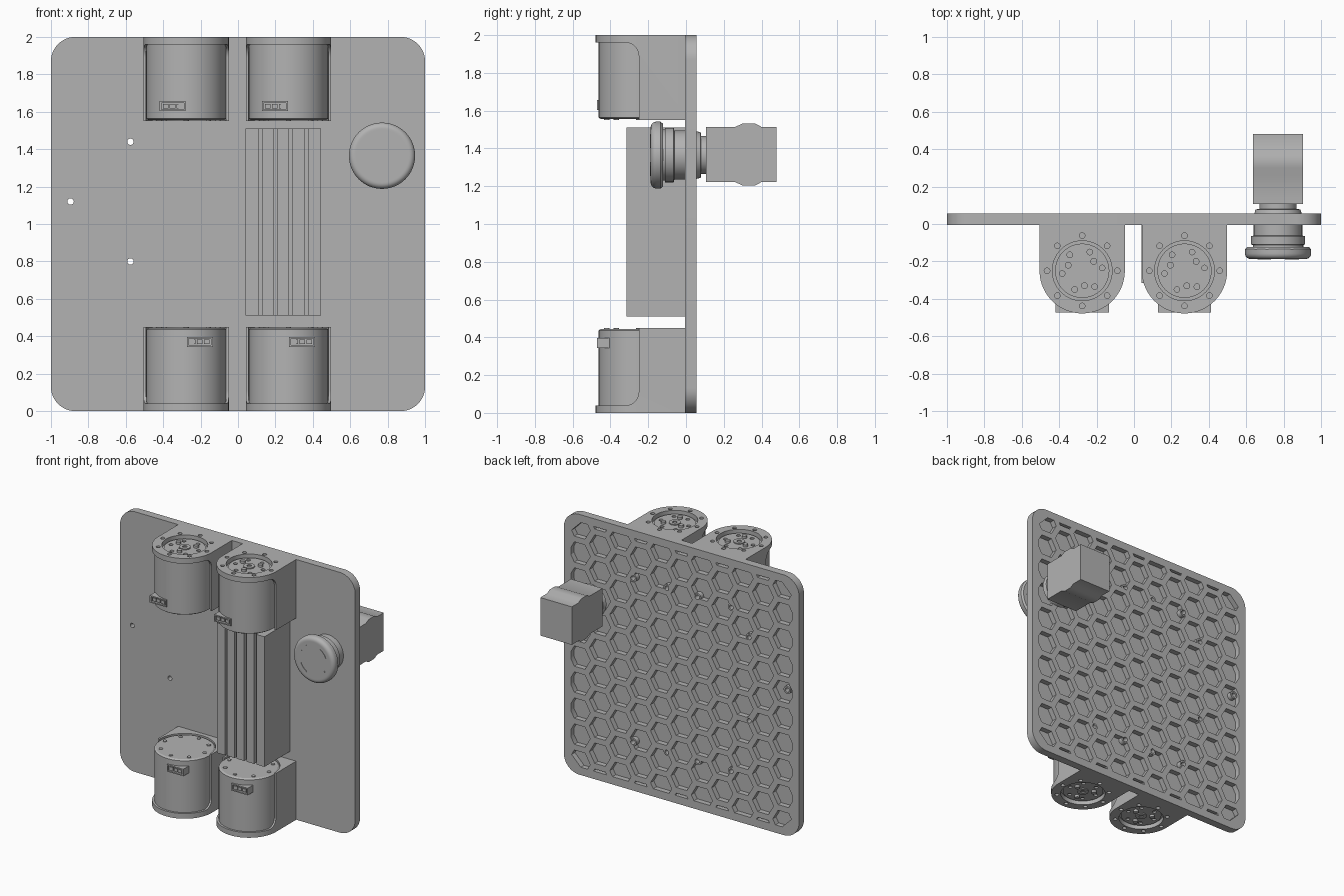
import bpy, bmesh, math
from mathutils import Matrix, Vector

if "Cube" in bpy.data.objects:
    bpy.data.objects.remove(bpy.data.objects["Cube"])

grey = bpy.data.materials.new("machine_grey")
grey.use_nodes = True
grey.diffuse_color = (0.45, 0.45, 0.45, 1)
grey.node_tree.nodes["Principled BSDF"].inputs["Base Color"].default_value = (0.45, 0.45, 0.45, 1)

# Local frames: profile in XZ extruded toward -y, profile in YZ extruded along x, lathe along y
XZ = Matrix.Rotation(math.pi / 2, 4, 'X')
YZ = Matrix(((0, 0, 1, 0), (1, 0, 0, 0), (0, 1, 0, 0), (0, 0, 0, 1)))
ALONG_Y = Matrix.Rotation(-math.pi / 2, 4, 'X')


def finish(name, bm, matrix=Matrix()):
    bmesh.ops.recalc_face_normals(bm, faces=bm.faces)
    bmesh.ops.transform(bm, matrix=matrix, verts=bm.verts)
    mesh = bpy.data.meshes.new(name)
    bm.to_mesh(mesh)
    bm.free()
    mesh.materials.append(grey)
    obj = bpy.data.objects.new(name, mesh)
    bpy.context.scene.collection.objects.link(obj)
    return obj


def prisms(name, outlines, lo, hi, matrix=Matrix()):
    bm = bmesh.new()
    for pts in outlines:
        face = bm.faces.new([bm.verts.new((p[0], p[1], lo)) for p in pts])
        top = bmesh.ops.extrude_face_region(bm, geom=[face])["geom"]
        bmesh.ops.translate(bm, vec=(0, 0, hi - lo),
                            verts=[v for v in top if isinstance(v, bmesh.types.BMVert)])
    return finish(name, bm, matrix)


def lathe(name, profile, matrix=Matrix(), steps=64):
    bm = bmesh.new()
    vs = [bm.verts.new((r, 0, h)) for r, h in profile]
    es = [bm.edges.new(pair) for pair in zip(vs, vs[1:])]
    bmesh.ops.spin(bm, geom=vs + es, axis=(0, 0, 1), cent=(0, 0, 0),
                   angle=math.tau, steps=steps)
    bmesh.ops.remove_doubles(bm, verts=bm.verts, dist=1e-5)
    return finish(name, bm, matrix)


def arc(cx, cy, r, a0, a1, n=12):
    return [(cx + r * math.cos(math.radians(a0 + (a1 - a0) * i / n)),
             cy + r * math.sin(math.radians(a0 + (a1 - a0) * i / n))) for i in range(n + 1)]


def circle(cx, cy, r, n=20):
    return arc(cx, cy, r, 0, 360, n)[:-1]


def rect(x0, y0, x1, y1):
    return [(x0, y0), (x1, y0), (x1, y1), (x0, y1)]


def cut(obj, *cutters):
    for c in cutters:
        mod = obj.modifiers.new("cut", 'BOOLEAN')
        mod.operation, mod.solver, mod.object = 'DIFFERENCE', 'EXACT', c
    graph = bpy.context.evaluated_depsgraph_get()
    mesh = bpy.data.meshes.new_from_object(obj.evaluated_get(graph))
    obj.modifiers.clear()
    obj.data = mesh
    for c in cutters:
        bpy.data.objects.remove(c)
    return obj


def clip(poly, nx, ny, d):
    # Keep the part of a convex outline on the inner side of a line
    out = []
    for a, b in zip(poly, poly[1:] + poly[:1]):
        da, db = nx * a[0] + ny * a[1] - d, nx * b[0] + ny * b[1] - d
        if da <= 0:
            out.append(a)
        if da * db < 0:
            t = da / (da - db)
            out.append((a[0] + t * (b[0] - a[0]), a[1] + t * (b[1] - a[1])))
    return out


MOTOR_X = (-0.277, 0.27)

# Mounting plate with a honeycomb of pockets in its back
R = 0.13
outline = (arc(1 - R, 2 - R, R, 0, 90) + arc(R - 1, 2 - R, R, 90, 180)
           + arc(R - 1, R, R, 180, 270) + arc(1 - R, R, R, 270, 360))
pitch, cells = 0.2, []
for i in range(-6, 7):
    for j in range(-6, 7):
        cx, cy = i * pitch * 0.866, (j + 0.5 * (i % 2)) * pitch
        hexagon = circle(cx, cy, 0.09, 6)
        for k in range(8):
            a = k * math.pi / 4
            hexagon = clip(hexagon, math.cos(a), math.sin(a), 1.27 if k % 2 else 0.94)
        if len(hexagon) > 2:
            cells.append([(x, y + 1) for x, y in hexagon])
holes = [(-0.575, 1.44), (-0.895, 1.12), (-0.575, 0.8)]
screws = [(x + s, z) for x in MOTOR_X for s in (-0.145, 0.145) for z in (0.37, 1.63)]
plate = prisms("plate", [outline], -0.055, 0.005, XZ)
cut(plate, prisms("pocket_cutter", cells, -0.1, -0.015, XZ))
bosses = prisms("screw_bosses", [circle(x, z, 0.03) for x, z in holes + screws], -0.05, -0.01, XZ)
for part in (plate, bosses):
    cut(part, prisms("hole_cutter", [circle(x, z, 0.017) for x, z in holes + screws], -0.1, 0.1, XZ))

# Motor unit, built with its output end at z = 0 and its body below
AX = -0.25
u_shape = [(0.228, 0)] + arc(0, AX, 0.228, 0, -180, 40) + [(-0.228, 0)]
bracket = prisms("motor_bracket", [u_shape], -0.45, 0)
opening = [(-0.6, -0.04)] + arc(-0.32, -0.11, 0.07, 90, 0) + [(AX, -0.6), (-0.6, -0.6)]
ring = [(0.188 * math.cos(k * math.pi / 4), AX + 0.188 * math.sin(k * math.pi / 4)) for k in range(8)]
cut(bracket,
    prisms("opening_cutter", [opening], -0.4, 0.4, YZ),
    prisms("bore_cutter", [circle(0, AX, 0.214, 64)], -0.6, -0.04),
    prisms("recess_cutter", [circle(0, AX, 0.16, 64)], -0.035, 0.1),
    prisms("bolt_cutter", [circle(x, y, 0.015) for x, y in ring], -0.025, 0.1))
body = lathe("motor_body", [(0, -0.445), (0.2, -0.445), (0.212, -0.437), (0.212, -0.038), (0, -0.038)],
             Matrix.Translation((0, AX, 0)))
caps = prisms("end_cap_bolts", [circle(0.9 * x, AX + 0.9 * (y - AX), 0.014) for x, y in ring], -0.45, -0.44)
rotor = prisms("rotor", [circle(0, AX, 0.145, 64)], -0.04, -0.022)
rotor_holes = [circle(0.108 * math.cos(a), AX + 0.108 * math.sin(a), 0.015)
               for a in (0.14 + k * math.pi / 3 for k in range(6))]
cut(rotor, prisms("rotor_cutter", rotor_holes, -0.034, 0.1))
hub = lathe("hub", [(0, -0.03), (0.016, -0.03), (0.016, -0.014), (0.04, -0.014), (0.04, -0.03)],
            Matrix.Translation((0, AX, 0)))
pegs = prisms("rotor_pegs", [circle(x, AX + y, 0.018) for x, y in
                             ((-0.075, 0.03), (0.062, 0.05), (0.012, -0.08))], -0.03, -0.004)
socket = prisms("socket", [rect(-0.143, -0.397, -0.003, -0.343)], 0.4, 0.472, XZ)
cut(socket, prisms("socket_cutter", [rect(-0.133, -0.388, -0.013, -0.352)], 0.452, 0.5, XZ))
pins = prisms("socket_pins", [rect(x, -0.382, x + 0.03, -0.358) for x in (-0.125, -0.088, -0.051)],
              0.45, 0.466, XZ)

# Four motors: the lower pair is the upper pair turned end for end
parts = (bracket, body, caps, rotor, hub, pegs, socket, pins)
for x in MOTOR_X:
    for level in ("upper", "lower"):
        place = Matrix.Translation((x, 0, 2 if level == "upper" else 0))
        if level == "lower":
            place = place @ Matrix.Rotation(math.pi, 4, 'Y')
        for part in parts:
            copy = part.copy()
            copy.name = f"{level}_{'left' if x > 0 else 'right'}_{part.name}"
            copy.matrix_world = place
            bpy.context.scene.collection.objects.link(copy)
for part in parts:
    bpy.data.objects.remove(part)

# Finned power block
fins = [(0.04, 0), (0.04, -0.315)]
for x in (0.118, 0.2, 0.282, 0.367):
    fins += [(x - 0.009, -0.315), (x - 0.009, -0.285), (x + 0.009, -0.285), (x + 0.009, -0.315)]
prisms("power_block", [fins + [(0.445, -0.315), (0.445, 0)]], 0.51, 1.51)

# Stop button with collar in front and neck behind the plate
BUTTON = Matrix.Translation((0.77, 0, 1.365))
lathe("stop_button", [(0, -0.187), (0.14, -0.187)] + arc(0.147, -0.157, 0.03, -90, 0, 6)
      + [(0.177, -0.135), (0.165, -0.122), (0.135, -0.122), (0.135, -0.112), (0.144, -0.11),
         (0.144, -0.065), (0.13, -0.062), (0.13, 0), (0, 0)], BUTTON @ ALONG_Y)
marks = []
for a in (20, 110, 200, 290):
    marks.append(arc(0, 0, 0.118, a, a + 40, 8) + arc(0, 0, 0.11, a + 40, a, 8))
prisms("button_marks", marks, 0.185, 0.19, BUTTON @ XZ)
lathe("button_neck", [(0, 0.05), (0.128, 0.05), (0.12, 0.078), (0.1, 0.08), (0.1, 0.112), (0, 0.112)],
      BUTTON @ ALONG_Y)

# Contact box behind the button, with a shallow ridge above and below
ridge = [(0.26, 0), (0.3, 0.018), (0.365, 0.018), (0.4, 0)]
side = ([(0.107, 1.222)] + [(y, 1.222 - h) for y, h in ridge] + [(0.48, 1.222), (0.48, 1.514)]
        + [(y, 1.514 + h) for y, h in reversed(ridge)] + [(0.107, 1.514)])
prisms("contact_box", [side], 0.635, 0.903, YZ)

# Smooth round parts, keep hard edges
for obj in bpy.context.scene.objects:
    obj.select_set(obj.type == 'MESH')
bpy.context.view_layer.objects.active = plate
bpy.ops.object.shade_smooth_by_angle(angle=math.radians(30))
